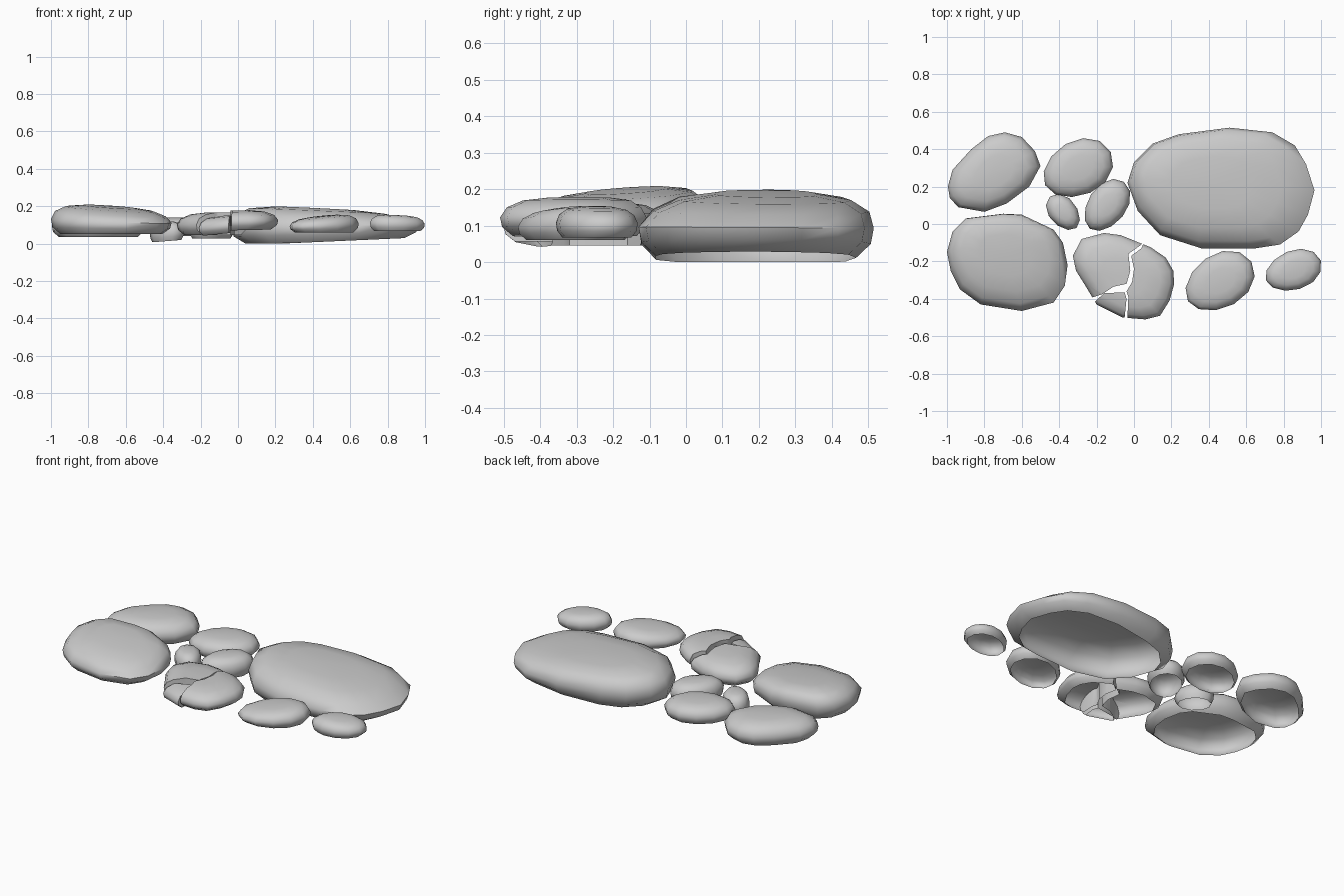
import bpy
import bmesh
from math import radians, sin, cos, tau
from mathutils import Vector, Matrix

cube = bpy.data.objects.get("Cube")
if cube:
    bpy.data.objects.remove(cube, do_unlink=True)

grey = bpy.data.materials.new("stone grey")
grey.use_nodes = True
colour = (0.6, 0.6, 0.6, 1)
grey.diffuse_color = colour
grey.node_tree.nodes["Principled BSDF"].inputs["Base Color"].default_value = colour

# Stone cross-section from open base to crown: (outline scale, height fraction)
PROFILE = [(.85, 0), (.975, .22), (1, .47), (.92, .73), (.73, .91), (.43, .99)]


def smooth(obj):
    bpy.ops.object.select_all(action='DESELECT')
    obj.select_set(True)
    bpy.context.view_layer.objects.active = obj
    bpy.ops.object.shade_smooth_by_angle(angle=radians(58))


def finish(bm, name):
    mesh = bpy.data.meshes.new(name)
    bm.to_mesh(mesh)
    bm.free()
    obj = bpy.data.objects.new(name, mesh)
    bpy.context.collection.objects.link(obj)
    mesh.materials.append(grey)
    smooth(obj)
    return obj


def egg(x, y, length, width, turn, sides=12):
    """Outline of a rounded pebble, slightly fuller at one end."""
    spin = Matrix.Rotation(radians(turn), 2)
    points = []
    for i in range(sides):
        a = tau * i / sides
        taper = 1 + .08 * cos(a)
        points.append(Vector((x, y)) + spin @ Vector((length * cos(a), width * taper * sin(a))))
    return points


def stone(name, outline, low, high, base_tilt=(0, 0), top_tilt=(0, 0), shift=(0, 0), closed=False):
    """Loft the outline through the profile; tilts slope base and top, shift moves the crown."""
    outline = [Vector(p) for p in outline]
    xs, ys = zip(*outline)
    mid = Vector((min(xs) + max(xs), min(ys) + max(ys))) / 2
    bm = bmesh.new()
    rings = []
    for scale, height in PROFILE:
        slope = Vector(base_tilt).lerp(Vector(top_tilt), height)
        ring = []
        for p in outline:
            d = (p - mid) * scale
            flat = mid + d + Vector(shift) * max(0, height - .5) * 2
            z = low + (high - low) * height + d.dot(slope)
            ring.append(bm.verts.new((*flat, max(z, 0))))
        rings.append(ring)
    n = len(outline)
    for a, b in zip(rings, rings[1:]):
        for i in range(n):
            j = (i + 1) % n
            bm.faces.new((a[i], a[j], b[j], b[i]))
    crown = bm.verts.new((*(mid + Vector(shift)), high))
    for i in range(n):
        bm.faces.new((rings[-1][i], rings[-1][(i + 1) % n], crown))
    if closed:
        bm.faces.new(rings[0][::-1])
    return finish(bm, name)


def prism(name, outline):
    """Tall cutter with the given plan shape."""
    bm = bmesh.new()
    face = bm.faces.new([bm.verts.new((x, y, -1)) for x, y in outline])
    lifted = bmesh.ops.extrude_face_region(bm, geom=[face])["geom"]
    bmesh.ops.translate(bm, vec=(0, 0, 2), verts=[v for v in lifted if isinstance(v, bmesh.types.BMVert)])
    bmesh.ops.recalc_face_normals(bm, faces=bm.faces)
    return finish(bm, name)


# Large stones
stone("largest_stone", [
    (.965, .18), (.92, .32), (.86, .42), (.74, .49), (.51, .515), (.24, .48), (.1, .43), (0, .33),
    (-.035, .22), (.02, .07), (.14, -.06), (.36, -.13), (.65, -.13), (.78, -.11), (.88, -.04), (.93, .05)],
    .01, .19, base_tilt=(.045, 0), top_tilt=(-.05, -.01), shift=(-.05, .03))
stone("left_stone", [
    (-.355, -.22), (-.38, -.1), (-.43, -.03), (-.6, .05), (-.7, .055), (-.9, .03), (-.97, -.04),
    (-1, -.15), (-.98, -.25), (-.93, -.35), (-.82, -.43), (-.6, -.465), (-.43, -.42), (-.37, -.33)],
    .052, .198, top_tilt=(-.06, .06), shift=(-.01, .04))
stone("back_left_stone", [
    (-.5, .31), (-.53, .39), (-.6, .465), (-.69, .49), (-.78, .47), (-.87, .4), (-.97, .29),
    (-.995, .2), (-.985, .14), (-.94, .09), (-.8, .065), (-.68, .11), (-.56, .2)],
    .035, .16)

# Pebbles
stone("back_middle_pebble", egg(-.3, .297, .197, .146, 27), .04, .14)
stone("middle_pebble", egg(-.145, .1, .155, .103, 54), .028, .14)
stone("tiny_pebble", egg(-.378, .063, .11, .075, 130, 10), .013, .118, base_tilt=(.08, 0))
stone("front_right_pebble", egg(.458, -.307, .2, .143, 32), .06, .148, top_tilt=(.08, .04))
stone("far_right_pebble", egg(.852, -.248, .156, .105, 20), .068, .152, top_tilt=(-.05, 0))

# Broken stone: one whole stone cut into pieces along its crack
whole = [(.215, -.32), (.21, -.25), (.17, -.18), (.09, -.125), (-.07, -.06), (-.16, -.048), (-.28, -.08),
         (-.327, -.17), (-.31, -.25), (-.26, -.33), (-.2, -.43), (-.06, -.5), (.06, -.51), (.14, -.49), (.19, -.41)]
pieces = {
    "broken_left_half": ([(.08, 0), (.04, -.11), (-.03, -.16), (-.02, -.25), (-.04, -.32), (-.11, -.335),
                          (-.17, -.375), (-.3, -.42), (-.5, -.2), (-.4, 0)], .045, .167, 0),
    "broken_right_half": ([(.06, -.08), (.04, -.13), (-.015, -.17), (0, -.24), (-.01, -.31), (-.04, -.36),
                           (-.03, -.39), (-.04, -.6), (.3, -.6), (.3, 0)], .07, .177, .02),
    "broken_fragment": ([(-.16, -.37), (-.05, -.365), (-.04, -.4), (-.06, -.6), (-.3, -.5)], .055, .152, .1),
}
for name, (plan, low, high, slope) in pieces.items():
    piece = stone(name, whole, low, high, base_tilt=(slope, 0), top_tilt=(slope, 0), closed=True)
    cutter = prism(name + "_cutter", plan)
    mod = piece.modifiers.new("crack", 'BOOLEAN')
    mod.operation, mod.solver, mod.object = 'INTERSECT', 'EXACT', cutter
    bpy.context.view_layer.objects.active = piece
    bpy.ops.object.modifier_move_to_index(modifier=mod.name, index=0)
    bpy.ops.object.modifier_apply(modifier=mod.name)
    bpy.data.objects.remove(cutter, do_unlink=True)
    # Open the underside like the other stones
    bm = bmesh.new()
    bm.from_mesh(piece.data)
    bm.normal_update()
    under = [f for f in bm.faces if f.normal.z < -.95]
    bmesh.ops.delete(bm, geom=under, context='FACES')
    bm.to_mesh(piece.data)
    bm.free()
    smooth(piece)
